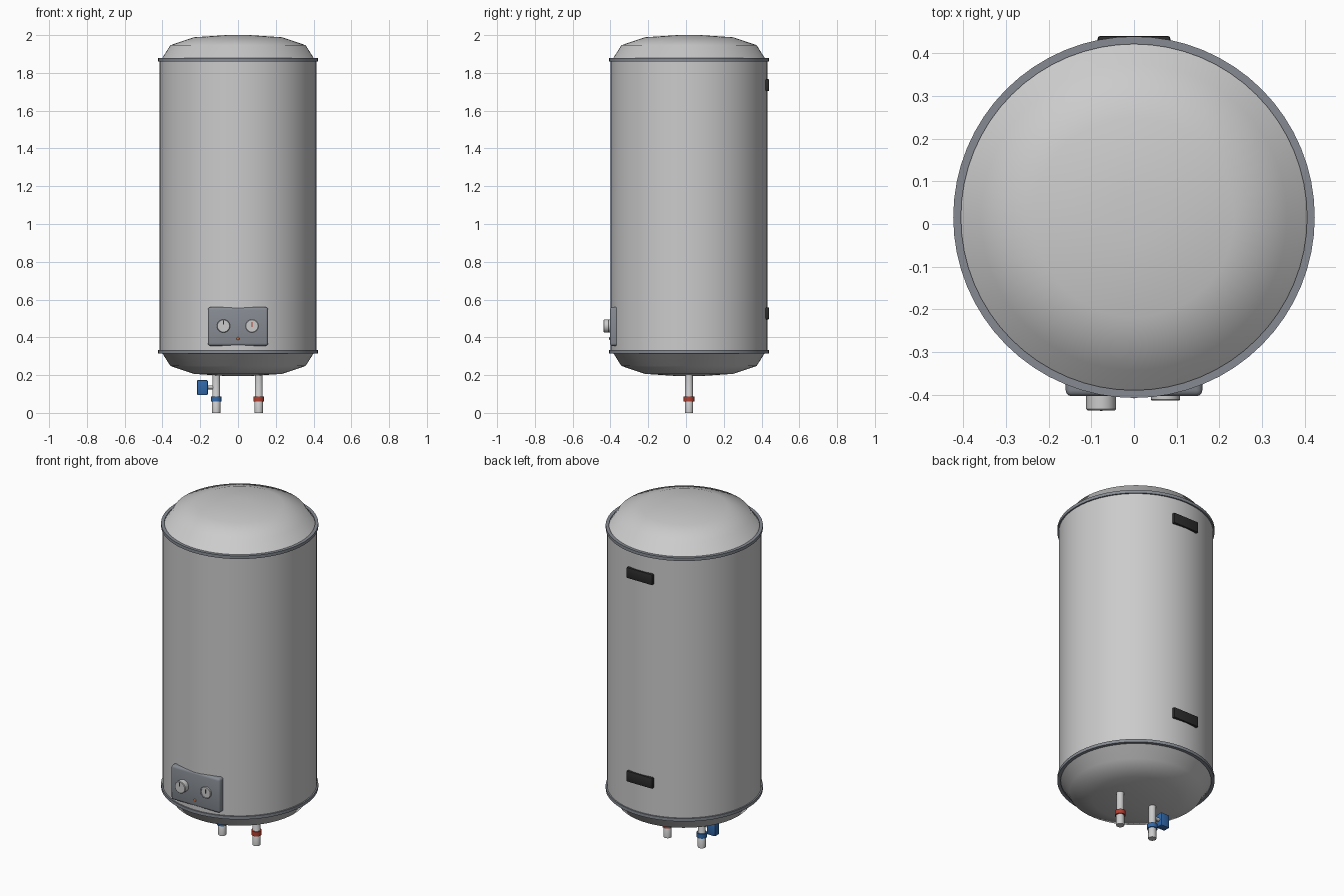
import bpy, bmesh, math
from mathutils import Matrix, Vector

if "Cube" in bpy.data.objects:
    bpy.data.objects.remove(bpy.data.objects["Cube"])

CY = 0.016     # axis of the tank in y
MID = 1.0975   # mirror height of the tank


def material(name, rgb):
    m = bpy.data.materials.new(name)
    m.diffuse_color = (*rgb, 1)
    m.use_nodes = True
    m.node_tree.nodes["Principled BSDF"].inputs["Base Color"].default_value = m.diffuse_color
    return m


TRIM = material("trim_grey", (0.24, 0.26, 0.29))
DARK = material("dark", (0.025, 0.025, 0.025))
BLUE = material("blue", (0.03, 0.14, 0.40))
RED = material("red", (0.45, 0.05, 0.03))
AMBER = material("amber", (0.6, 0.15, 0.04))
WHITE = material("white", (0.75, 0.75, 0.72))


def finish(name, bm, mat=None, angle=40):
    bmesh.ops.recalc_face_normals(bm, faces=bm.faces)
    me = bpy.data.meshes.new(name)
    bm.to_mesh(me)
    bm.free()
    ob = bpy.data.objects.new(name, me)
    bpy.context.collection.objects.link(ob)
    if mat:
        me.materials.append(mat)
    bpy.ops.object.select_all(action='DESELECT')
    ob.select_set(True)
    bpy.context.view_layer.objects.active = ob
    bpy.ops.object.shade_smooth_by_angle(angle=math.radians(angle))
    return ob


def lathe(name, profile, loc, mat=None, n=32, axis='Z', closed=False):
    """Spin (radius, height) points; axis 'Y' points to -y, 'X' to +x."""
    bm = bmesh.new()
    pts = profile + profile[:1] if closed else profile
    vs = [bm.verts.new((r, 0, z)) for r, z in pts]
    es = [bm.edges.new(p) for p in zip(vs, vs[1:])]
    bmesh.ops.spin(bm, geom=vs + es, cent=(0, 0, 0), axis=(0, 0, 1),
                   angle=2 * math.pi, steps=n, use_duplicate=False)
    bmesh.ops.remove_doubles(bm, verts=bm.verts, dist=1e-5)
    rot = {'Z': Matrix(), 'Y': Matrix.Rotation(math.pi / 2, 4, 'X'),
           'X': Matrix.Rotation(math.pi / 2, 4, 'Y')}[axis]
    bmesh.ops.transform(bm, matrix=Matrix.Translation(loc) @ rot, verts=bm.verts)
    return finish(name, bm, mat)


def box(name, lo, hi, mat=None, bevel=0.0, seg=2):
    lo, hi = Vector(lo), Vector(hi)
    bm = bmesh.new()
    bmesh.ops.create_cube(bm, size=1)
    for v in bm.verts:
        v.co = Vector(a * b for a, b in zip(v.co, hi - lo)) + (lo + hi) / 2
    if bevel:
        bmesh.ops.bevel(bm, geom=bm.edges[:], offset=bevel, segments=seg,
                        profile=0.5, affect='EDGES')
    return finish(name, bm, mat)


# Tank shell, domed caps and trim rings, mirrored about mid height
zr = 0.773
lathe("tank_body", [(0.415, -zr), (0.415, zr)], (0, CY, MID), n=64)
dome = [(0.415, zr), (0.403, 0.778), (0.358, 0.849), (0.234, 0.891), (0.06, 0.9025), (0, 0.9025)]
ring = [(0.405, zr - 0.009), (0.423, zr - 0.009), (0.423, zr + 0.009), (0.405, zr + 0.009)]
for tag, s in (("top", 1), ("bottom", -1)):
    lathe(tag + "_dome", [(r, s * z) for r, z in dome], (0, CY, MID), n=64)
    lathe(tag + "_trim_ring", [(r, s * z) for r, z in ring], (0, CY, MID), TRIM, n=64, closed=True)

# Wall brackets on the back
for tag, z in (("lower", 0.527), ("upper", 1.735)):
    box(tag + "_wall_bracket", (-0.085, 0.395, z - 0.032), (0.085, 0.44, z + 0.032), DARK, 0.006)

# Control panel
box("control_panel", (-0.16, -0.403, 0.355), (0.16, -0.33, 0.56), TRIM, 0.014, 3)

# Thermostat knob with pointer
kx, kz = -0.077, 0.46
lathe("thermostat_knob", [(0, -0.01), (0.035, -0.01), (0.035, 0.031), (0.032, 0.034), (0, 0.034)],
      (kx, -0.402, kz), axis='Y')
box("knob_pointer", (kx - 0.003, -0.438, kz + 0.008), (kx + 0.003, -0.434, kz + 0.03), DARK)

# Temperature gauge: bezel, face and needle
gx, gz = 0.074, 0.46
lathe("gauge_bezel", [(0.034, -0.01), (0.034, 0.009), (0.032, 0.011), (0.029, 0.011), (0.029, -0.01)],
      (gx, -0.402, gz), axis='Y', closed=True)
lathe("gauge_face", [(0, -0.005), (0.03, -0.005), (0.03, 0.007), (0, 0.007)],
      (gx, -0.402, gz), WHITE, axis='Y')
box("gauge_needle", (gx - 0.0015, -0.411, gz - 0.004), (gx + 0.0015, -0.408, gz + 0.02), RED)

# Indicator lamp
lathe("indicator_lamp", [(0, -0.005), (0.008, -0.005), (0.008, 0.002), (0.005, 0.005), (0, 0.006)],
      (0, -0.402, 0.393), AMBER, n=16, axis='Y')

# Water pipes with coloured collars
for tag, x, mat in (("cold", -0.115, BLUE), ("hot", 0.11, RED)):
    lathe(tag + "_pipe", [(0, 0), (0.022, 0), (0.022, 0.062), (0.0205, 0.064), (0.0205, 0.23), (0, 0.23)],
          (x, CY, 0), n=24)
    lathe(tag + "_collar", [(0.019, 0.06), (0.028, 0.06), (0.028, 0.087), (0.019, 0.087)],
          (x, CY, 0), mat, n=24, closed=True)

# Safety valve on the cold pipe
lathe("valve_stub", [(0, 0), (0.01, 0), (0.01, 0.06), (0, 0.06)], (-0.175, CY, 0.135), n=16, axis='X')
box("safety_valve", (-0.217, CY - 0.022, 0.094), (-0.16, CY + 0.022, 0.174), BLUE, 0.006)
